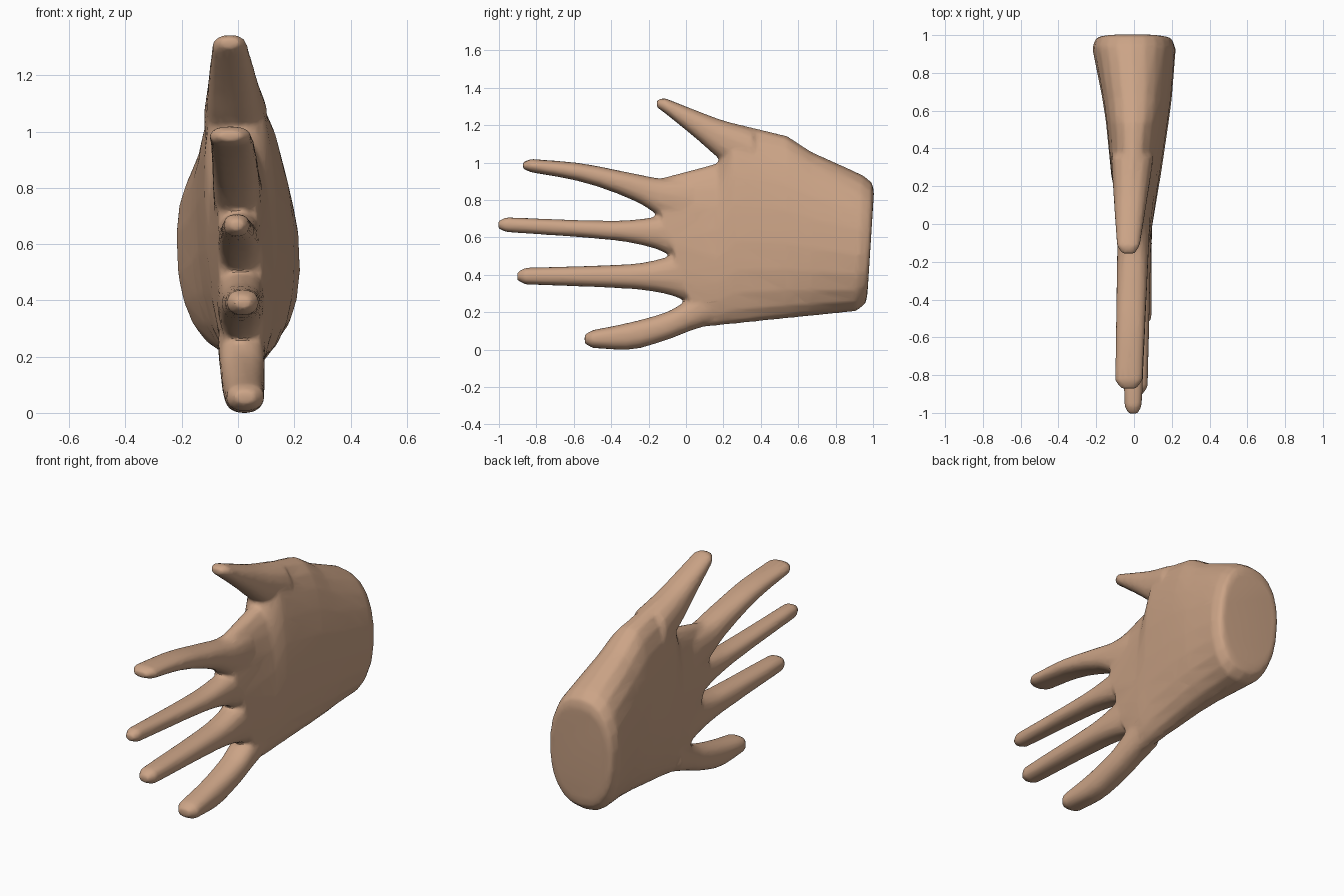
import bpy, bmesh, math

if "Cube" in bpy.data.objects:
    bpy.data.objects.remove(bpy.data.objects["Cube"])

skin = bpy.data.materials.new("skin tan")
skin.diffuse_color = (0.60, 0.37, 0.24, 1)
skin.use_nodes = True
skin.node_tree.nodes["Principled BSDF"].inputs["Base Color"].default_value = skin.diffuse_color


def loft(name, sections, sides, power, skew=0):
    """Closed tube through rounded sections: (y at bottom, y at top, z low, z high, x middle, x half width)."""
    bm = bmesh.new()
    rings = []
    for y0, y1, z0, z1, xm, xw in sections:
        ring = []
        for i in range(sides):
            a = 2 * math.pi * (i + 0.5) / sides
            c, s = math.cos(a), math.sin(a)
            u = math.copysign(abs(c) ** (2 / power), c)
            t = (math.copysign(abs(s) ** (2 / power), s) + 1) / 2
            z = z0 + t * (z1 - z0)
            ring.append(bm.verts.new((xm + u * xw - skew * (z - 0.57), y0 + t * (y1 - y0), z)))
        rings.append(ring)
    for a, b in zip(rings, rings[1:]):
        for i in range(sides):
            j = (i + 1) % sides
            bm.faces.new((a[i], a[j], b[j], b[i]))
    bm.faces.new(rings[0])
    bm.faces.new(rings[-1])
    bmesh.ops.recalc_face_normals(bm, faces=bm.faces)
    mesh = bpy.data.meshes.new(name)
    bm.to_mesh(mesh)
    bm.free()
    mesh.materials.append(skin)
    ob = bpy.data.objects.new(name, mesh)
    bpy.context.collection.objects.link(ob)
    return ob


def curve(ys, vs, k, t):
    """Smooth curve without overshoot, at fraction t of span k."""
    d = [(vs[i + 1] - vs[i]) / (ys[i + 1] - ys[i]) for i in range(len(ys) - 1)]

    def slope(i):
        p, q = d[max(i - 1, 0)], d[min(i, len(d) - 1)]
        return 2 * p * q / (p + q) if p * q > 0 else 0
    h = ys[k + 1] - ys[k]
    e = t * t * (3 - 2 * t)
    return (vs[k] * (1 - e) + vs[k + 1] * e
            + h * t * (1 - t) * ((1 - t) * slope(k) - t * slope(k + 1)))


def digit(name, tip, root, rows):
    """Tip and root are (x middle, x half width); rows are (y, z low, z high)."""
    ys, lows, highs = zip(*rows)
    secs = []
    for k in range(len(rows) - 1):
        for t in (0, 1 / 3, 2 / 3):
            y = ys[k] + t * (ys[k + 1] - ys[k])
            f = (y - ys[0]) / (ys[-1] - ys[0])
            secs.append((y, y, curve(ys, lows, k, t), curve(ys, highs, k, t),
                         tip[0] + f * (root[0] - tip[0]), tip[1] + f * (root[1] - tip[1])))
    secs.append((ys[-1], ys[-1], lows[-1], highs[-1], *root))
    # Rounded fingertip
    y, _, lo, hi, xm, xw = secs[0]
    mid, half = (lo + hi) / 2 + (0.01 if name == "thumb" else 0), (hi - lo) * 0.25
    secs.insert(0, (y - 0.042, y - 0.042, mid - half, mid + half, xm, xw * 0.55))
    return loft(name, secs, 14, 2.4)


# Palm: y at bottom, y at top, z high, x middle, x half width; the front edge slants along the webs
rows = [(0.91, 0.945, 0.935, 0, 0.22),
        (0.67, 0.67, 1.06, 0.018, 0.183),
        (0.54, 0.54, 1.145, 0.021, 0.164),
        (0.26, 0.25, 1.215, 0.015, 0.128),
        (0.18, 0.17, 1.0, 0.012, 0.113),
        (0.06, -0.19, 0.905, 0.007, 0.078)]
palm = [(a, b, 0.112 + 0.105 * a, top, xm, xw) for a, b, top, xm, xw in rows]
# Rounded wrist stump
a, b, lo, hi, xm, xw = palm[0]
for push, inset in ((0.05, 0.04), (0.06, 0.09)):
    palm.insert(0, (a + push, b + push, lo + inset, hi - inset, xm, xw - inset * 0.4))
hand = loft("hand", palm, 22, 2.3, skew=0.04)

digits = [
    digit("thumb", (-0.03, 0.062), (-0.008, 0.115),
          [(-0.115, 1.268, 1.348), (0.06, 1.125, 1.279), (0.18, 1.02, 1.234), (0.36, 0.90, 1.182)]),
    digit("index_finger", (-0.028, 0.074), (0, 0.087),
          [(-0.83, 0.95, 1.022), (-0.58, 0.904, 1.001), (-0.26, 0.79, 0.94),
           (-0.12, 0.70, 0.917), (0.03, 0.62, 0.92)]),
    digit("middle_finger", (-0.005, 0.047), (0.005, 0.08),
          [(-0.963, 0.63, 0.71), (-0.38, 0.586, 0.691), (-0.16, 0.54, 0.712), (0, 0.45, 0.78)]),
    digit("ring_finger", (0.017, 0.057), (0.01, 0.085),
          [(-0.86, 0.35, 0.44), (-0.30, 0.327, 0.459), (-0.11, 0.30, 0.495), (0.05, 0.24, 0.60)]),
    digit("little_finger", (0.026, 0.068), (0.012, 0.085),
          [(-0.50, 0.01, 0.107), (-0.32, 0, 0.143), (-0.10, 0.054, 0.205),
           (0.01, 0.097, 0.27), (0.14, 0.14, 0.36)]),
]

# Merge the digits into the palm
bpy.context.view_layer.objects.active = hand
hand.select_set(True)
for part in digits:
    mod = hand.modifiers.new("join", 'BOOLEAN')
    mod.operation, mod.solver, mod.object = 'UNION', 'EXACT', part
    bpy.ops.object.modifier_apply(modifier=mod.name)
    bpy.data.objects.remove(part)

# Blend the joints into one skin, then thin the mesh out again
remesh = hand.modifiers.new("skin", 'REMESH')
remesh.mode, remesh.voxel_size = 'VOXEL', 0.011
soften = hand.modifiers.new("soften", 'SMOOTH')
soften.factor, soften.iterations = 0.5, 8
thin = hand.modifiers.new("thin", 'DECIMATE')
thin.ratio = 0.15
for name in ("skin", "soften", "thin"):
    bpy.ops.object.modifier_apply(modifier=name)

# Stand the hand on the ground after smoothing
drop = min(v.co.z for v in hand.data.vertices)
for v in hand.data.vertices:
    v.co.z -= drop

bpy.ops.object.shade_smooth_by_angle(angle=math.radians(32))
